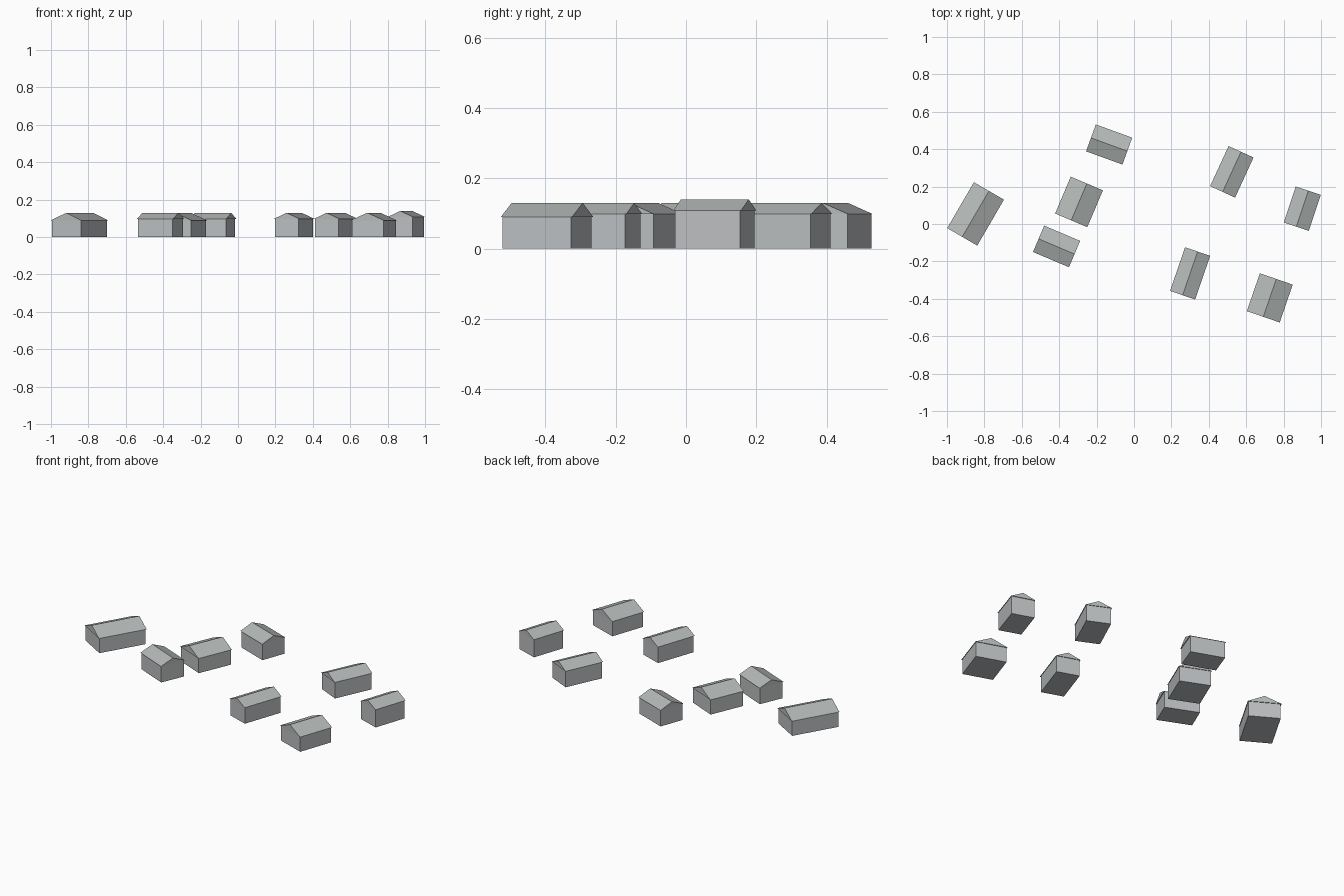
import bpy
import bmesh
import math
from mathutils import Matrix

cube = bpy.data.objects.get("Cube")
if cube:
    bpy.data.objects.remove(cube, do_unlink=True)


def make_material(name, rgb):
    mat = bpy.data.materials.new(name)
    mat.use_nodes = True
    color = (*rgb, 1.0)
    mat.diffuse_color = color
    mat.node_tree.nodes["Principled BSDF"].inputs["Base Color"].default_value = color
    return mat


wall_grey = make_material("wall grey", (0.50, 0.52, 0.53))
roof_grey = make_material("roof grey", (0.46, 0.49, 0.48))


def extrude_profile(name, profile, length, x, y, angle, mat):
    """Sweep an upright outline along the ridge direction of a house."""
    bm = bmesh.new()
    face = bm.faces.new([bm.verts.new((-length / 2, w, z)) for w, z in profile])
    swept = bmesh.ops.extrude_face_region(bm, geom=[face])["geom"]
    verts = [v for v in swept if isinstance(v, bmesh.types.BMVert)]
    bmesh.ops.translate(bm, verts=verts, vec=(length, 0, 0))
    bmesh.ops.recalc_face_normals(bm, faces=bm.faces[:])
    mesh = bpy.data.meshes.new(name)
    bm.to_mesh(mesh)
    bm.free()
    mesh.materials.append(mat)
    obj = bpy.data.objects.new(name, mesh)
    obj.matrix_world = Matrix.Translation((x, y, 0)) @ Matrix.Rotation(math.radians(angle), 4, "Z")
    bpy.context.collection.objects.link(obj)
    return obj


def house(name, x, y, length, width, angle, eave, ridge):
    overhang = 0.004
    half = width / 2
    wall = half - overhang
    # Walls
    extrude_profile(name + "_walls",
                    [(-wall, 0), (wall, 0), (wall, eave), (-wall, eave)],
                    length - 2 * overhang, x, y, angle, wall_grey)
    # Gabled roof with a narrow overhang
    extrude_profile(name + "_roof",
                    [(-half, eave), (half, eave), (0, ridge)],
                    length, x, y, angle, roof_grey)


# Hamlet: centre, ridge length, width, ridge angle, eave and ridge heights
house("west_house", -0.847, 0.054, 0.284, 0.186, 59.8, 0.09, 0.13)
house("north_house", -0.133, 0.425, 0.207, 0.153, -20, 0.098, 0.13)
house("middle_house", -0.294, 0.118, 0.214, 0.187, 67, 0.09, 0.13)
house("southwest_house", -0.414, -0.12, 0.209, 0.153, -23, 0.098, 0.13)
house("northeast_house", 0.523, 0.279, 0.236, 0.147, 65.3, 0.098, 0.13)
house("east_house", 0.90, 0.082, 0.203, 0.141, 71.6, 0.108, 0.14)
house("south_house", 0.30, -0.264, 0.247, 0.142, 71, 0.098, 0.13)
house("southeast_house", 0.726, -0.395, 0.214, 0.186, 71, 0.09, 0.13)
